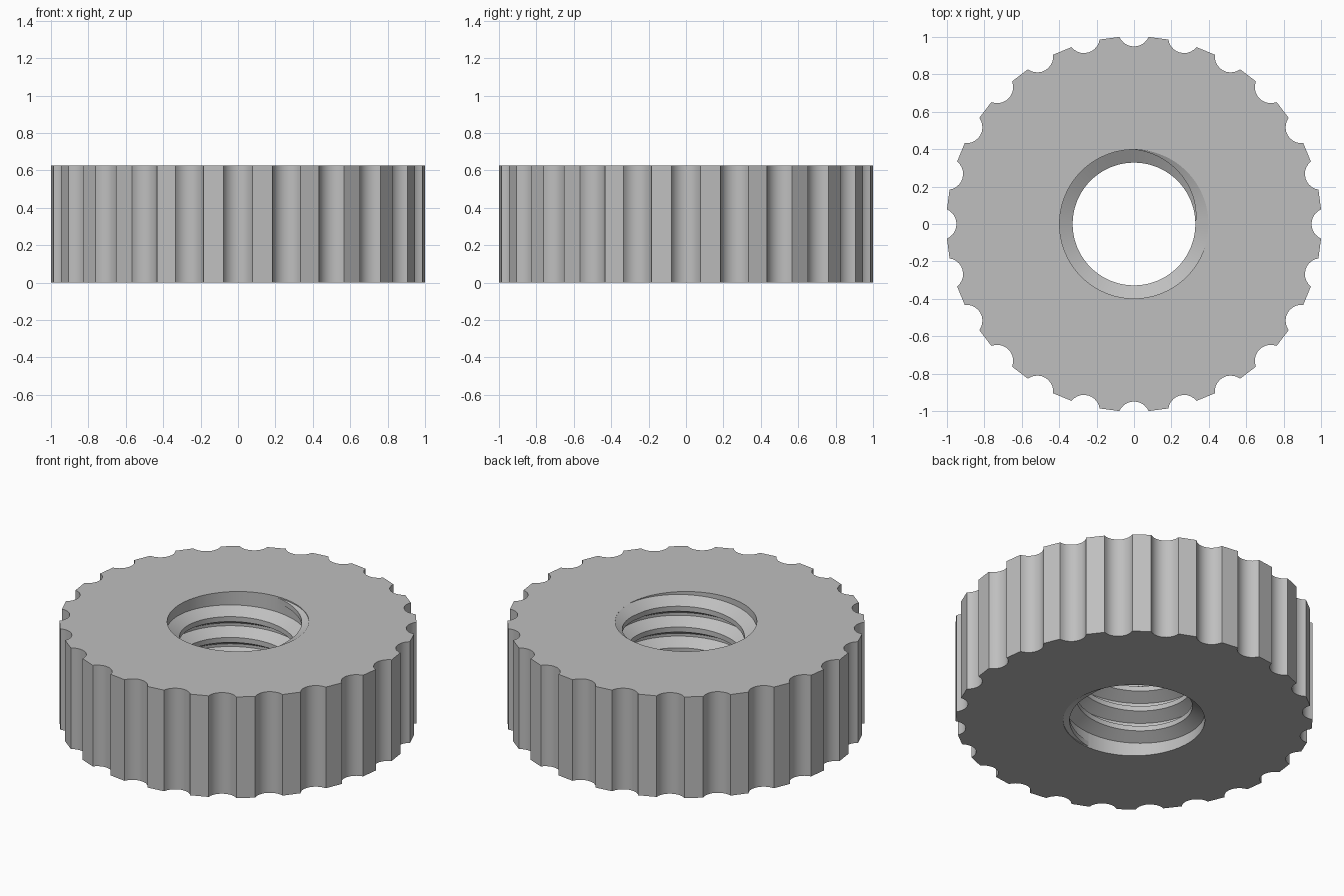
import bpy, bmesh
from math import sin, cos, pi, tan, radians, asin, hypot

cube = bpy.data.objects.get("Cube")
if cube:
    bpy.data.objects.remove(cube)

HEIGHT = 0.627
NOTCHES = 24
MAJOR, DEPTH = 0.398, 0.07           # thread root radius and tooth height
PITCH, TURNS, START = 0.129, 4.5, 0.023
FADE = 0.25                          # part of a turn over which a tooth fades
COLUMNS = 96

bm = bmesh.new()


def skin(columns, closed):
    """Quads between neighbouring columns of points."""
    rows = [[bm.verts.new(p) for p in col] for col in columns]
    pairs = list(zip(rows, rows[1:]))
    if closed:
        pairs.append((rows[-1], rows[0]))
    for a, b in pairs:
        for i in range(len(a) - 1):
            bm.faces.new((a[i], b[i], b[i + 1], a[i + 1]))


def thread_column(f):
    """Hole section at fraction f of a turn, from bottom to top."""
    angle = 1.5 * pi + 2 * pi * f
    section = [(MAJOR, 0)]
    for k in range(5):
        turn = k + f
        fade = max(0, min(1, turn / FADE, (TURNS - turn) / FADE))
        h = DEPTH * fade
        mid = START + PITCH * turn
        crest = 0.0155
        root = crest + h * tan(radians(30))
        section += [(MAJOR, mid - root), (MAJOR - h, mid - crest),
                    (MAJOR - h, mid + crest), (MAJOR, mid + root)]
    section.append((MAJOR, HEIGHT))
    return [(r * cos(angle), r * sin(angle), min(max(z, 0), HEIGHT))
            for r, z in section]


# Scalloped rim: round notches with flat lands between them
half_width, edge_x, floor_x = 0.078, 1.0, 0.949
sagitta = edge_x - floor_x
notch_r = (half_width ** 2 + sagitta ** 2) / (2 * sagitta)
notch_x = floor_x + notch_r
half_arc = asin(half_width / notch_r)
outline = []
for n in range(NOTCHES):
    turn = 2 * pi * n / NOTCHES
    for i in range(11):
        a = half_arc * (1 - i / 5)
        x, y = notch_x - notch_r * cos(a), -notch_r * sin(a)
        outline.append((x * cos(turn) - y * sin(turn),
                        x * sin(turn) + y * cos(turn)))
skin([[(x, y, 0), (x, y, HEIGHT)] for x, y in outline], True)

# Threaded hole
skin([thread_column(i / COLUMNS) for i in range(COLUMNS + 1)], False)
bmesh.ops.remove_doubles(bm, verts=bm.verts, dist=0.0002)

# Flat top and bottom around the hole
for level in (0, HEIGHT):
    ring = [e for e in bm.edges if len(e.link_faces) == 1
            and all(abs(v.co.z - level) < 0.0003 for v in e.verts)]
    bmesh.ops.triangle_fill(bm, edges=ring, use_beauty=True,
                            normal=(0, 0, 1 if level else -1))

# Turn every face outward from the solid
bm.normal_update()
for face in bm.faces:
    c, n = face.calc_center_median(), face.normal
    if abs(n.z) > 0.99:
        outward = n.z * (c.z - HEIGHT / 2)
    else:
        outward = (c.x * n.x + c.y * n.y) * (1 if hypot(c.x, c.y) > 0.6 else -1)
    if outward < 0:
        face.normal_flip()

mesh = bpy.data.meshes.new("knurled_nut")
bm.to_mesh(mesh)
bm.free()
nut = bpy.data.objects.new("knurled_nut", mesh)
bpy.context.collection.objects.link(nut)

# Plain grey
grey = bpy.data.materials.new("light_grey")
grey.use_nodes = True
colour = (0.52, 0.52, 0.52, 1)
grey.diffuse_color = colour
grey.node_tree.nodes["Principled BSDF"].inputs["Base Color"].default_value = colour
mesh.materials.append(grey)

bpy.ops.object.select_all(action='DESELECT')
nut.select_set(True)
bpy.context.view_layer.objects.active = nut
bpy.ops.object.shade_smooth_by_angle(angle=radians(25))
